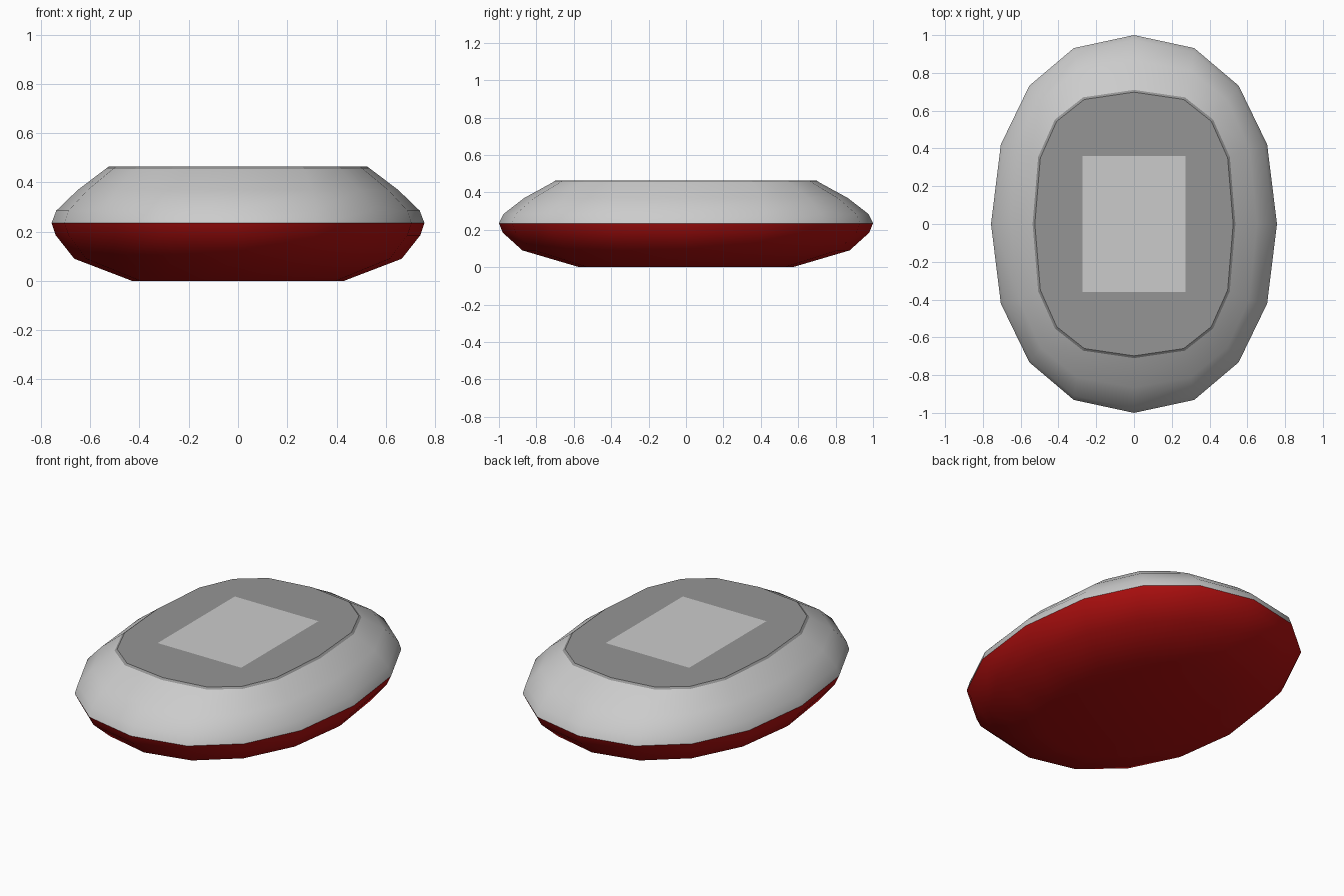
import bpy, bmesh
from math import sin, cos, pi, copysign, radians

if "Cube" in bpy.data.objects:
    bpy.data.objects.remove(bpy.data.objects["Cube"])

SIDES = 16


def ring_points(rx, ry, z, e):
    """Slightly squared ellipse; e = 1 is a true ellipse."""
    pts = []
    for i in range(SIDES):
        a = 2 * pi * i / SIDES
        c, s = cos(a), sin(a)
        c, s = (0 if abs(v) < 1e-6 else copysign(abs(v) ** e, v) for v in (c, s))
        pts.append((rx * c, ry * s, z))
    return pts


def finish(name, bm, color=None, angle=40):
    mesh = bpy.data.meshes.new(name)
    bm.to_mesh(mesh)
    bm.free()
    ob = bpy.data.objects.new(name, mesh)
    bpy.context.collection.objects.link(ob)
    if color:
        mat = bpy.data.materials.new(name + "_colour")
        mat.diffuse_color = color
        mat.use_nodes = True
        mat.node_tree.nodes["Principled BSDF"].inputs["Base Color"].default_value = mat.diffuse_color
        mesh.materials.append(mat)
    bpy.ops.object.select_all(action='DESELECT')
    bpy.context.view_layer.objects.active = ob
    ob.select_set(True)
    bpy.ops.object.shade_smooth_by_angle(angle=radians(angle))
    return ob


def loft(name, rings, color=None, cap_bottom=False, cap_top=False, angle=40):
    bm = bmesh.new()
    loops = [[bm.verts.new(p) for p in ring_points(*r)] for r in rings]
    for lo, hi in zip(loops, loops[1:]):
        for i in range(SIDES):
            j = (i + 1) % SIDES
            bm.faces.new((lo[i], lo[j], hi[j], hi[i]))
    if cap_bottom:
        bm.faces.new(loops[0][::-1])
    if cap_top:
        bm.faces.new(loops[-1])
    return finish(name, bm, color, angle)


# Red underside: rings of (x radius, y radius, height, squareness)
loft("lower_hull", [
    (0.43, 0.57, 0.0, 1.0),
    (0.665, 0.875, 0.09, 0.95),
    (0.74, 0.98, 0.185, 0.92),
    (0.757, 1.0, 0.235, 0.9),
], color=(0.45, 0.005, 0.005, 1), cap_bottom=True)

# Light grey upper shell
loft("upper_hull", [
    (0.757, 1.0, 0.235, 0.9),
    (0.738, 0.975, 0.285, 0.88),
    (0.65, 0.865, 0.37, 0.8),
    (0.537, 0.71, 0.455, 0.72),
])

# Dark deck panel closing the top
loft("deck_panel", [
    (0.537, 0.71, 0.455, 0.72),
    (0.525, 0.698, 0.464, 0.72),
], color=(0.3, 0.3, 0.3, 1), cap_top=True, angle=10)

# Lighter rectangular inset plate on the deck
bm = bmesh.new()
bm.faces.new([bm.verts.new((x, y, 0.4665)) for x, y in
              ((-0.273, -0.36), (0.273, -0.36), (0.273, 0.36), (-0.273, 0.36))])
finish("deck_plate", bm, color=(0.6, 0.6, 0.6, 1))
